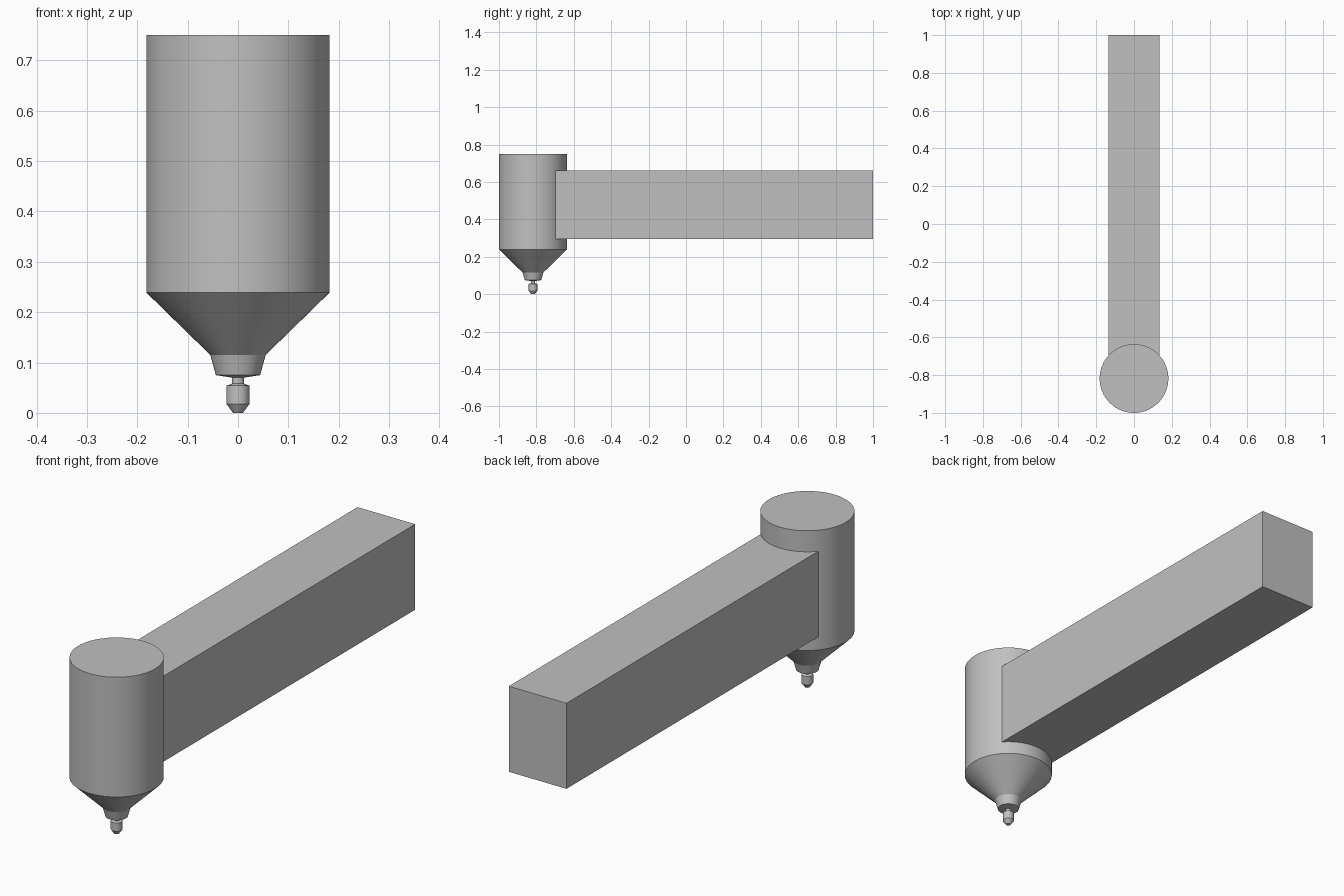
import bpy, bmesh, math
from mathutils import Vector, Matrix

cube = bpy.data.objects.get("Cube")
if cube:
    bpy.data.objects.remove(cube, do_unlink=True)

HEAD_Y = -0.818

# Single grey material
grey = bpy.data.materials.new("plain_grey")
grey.use_nodes = True
colour = (0.53, 0.53, 0.53, 1)
grey.diffuse_color = colour
grey.node_tree.nodes["Principled BSDF"].inputs["Base Color"].default_value = colour


def add_object(name, bm, location):
    bmesh.ops.recalc_face_normals(bm, faces=bm.faces)
    mesh = bpy.data.meshes.new(name)
    bm.to_mesh(mesh)
    bm.free()
    mesh.materials.append(grey)
    obj = bpy.data.objects.new(name, mesh)
    obj.location = location
    bpy.context.collection.objects.link(obj)
    return obj


def lathe(name, profile, segments=64):
    """Turn a bottom-to-top (radius, height) profile into a capped solid."""
    bm = bmesh.new()
    rings = []
    for radius, z in profile:
        ring = [bm.verts.new((radius * math.cos(a), radius * math.sin(a), z))
                for a in (math.tau * i / segments for i in range(segments))]
        rings.append(ring)
    for low, high in zip(rings, rings[1:]):
        for i in range(segments):
            j = (i + 1) % segments
            bm.faces.new((low[i], low[j], high[j], high[i]))
    bm.faces.new(rings[0][::-1])
    bm.faces.new(rings[-1])
    obj = add_object(name, bm, (0, HEAD_Y, 0))
    bpy.ops.object.select_all(action='DESELECT')
    obj.select_set(True)
    bpy.context.view_layer.objects.active = obj
    bpy.ops.object.shade_smooth_by_angle(angle=math.radians(20))
    return obj


def box(name, low, high):
    low, high = Vector(low), Vector(high)
    bm = bmesh.new()
    bmesh.ops.create_cube(bm, size=1, matrix=Matrix.Diagonal((*(high - low), 1)))
    return add_object(name, bm, (low + high) / 2)


# Horizontal support arm, its front end buried in the head
box("support_arm", (-0.136, HEAD_Y, 0.295), (0.136, 1.0, 0.66))

# Cylindrical head with tapered underside and collar
lathe("head", [(0.012, 0.07), (0.044, 0.075), (0.055, 0.115),
               (0.182, 0.239), (0.182, 0.75)])

# Nozzle tip: chamfered body on a thin neck
lathe("nozzle", [(0.010, 0.0), (0.023, 0.018), (0.023, 0.054),
                 (0.012, 0.058), (0.012, 0.072)], 32)
